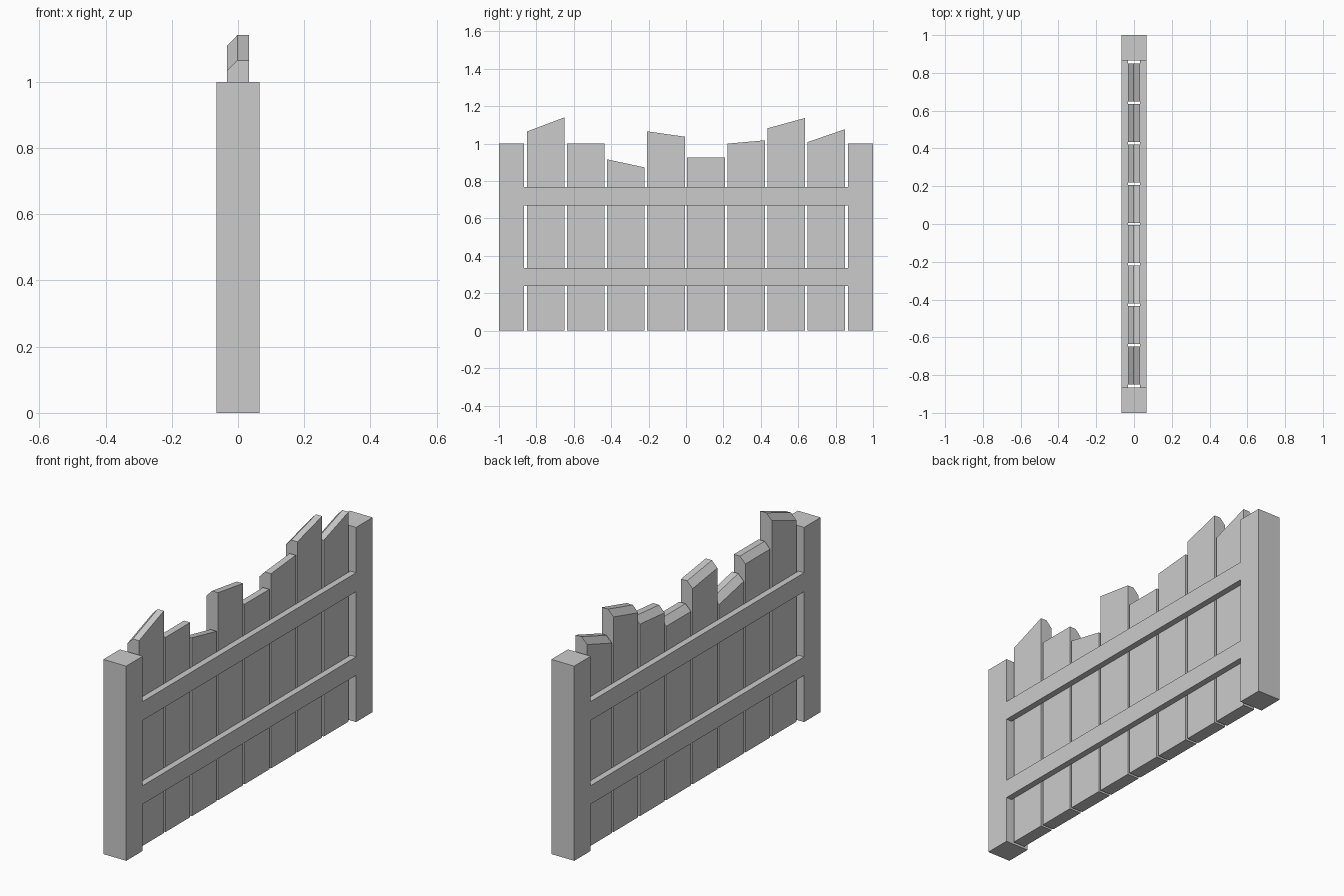
import bpy
import bmesh

cube = bpy.data.objects.get("Cube")
if cube:
    bpy.data.objects.remove(cube, do_unlink=True)

# One plain grey for the whole fence
grey = bpy.data.materials.new("plain grey")
grey.use_nodes = True
grey.diffuse_color = (0.6, 0.6, 0.6, 1)
grey.node_tree.nodes["Principled BSDF"].inputs["Base Color"].default_value = (0.6, 0.6, 0.6, 1)

HALF_DEPTH = 0.065      # posts and outer rail faces
HALF_BOARD = 0.033      # board thickness
POST_INNER = 0.866
BOARD_END = 0.85
BOARD_WIDTH = 0.201
BEVEL_DROP = 0.032


def finish(name, bm):
    bmesh.ops.recalc_face_normals(bm, faces=bm.faces)
    mesh = bpy.data.meshes.new(name)
    bm.to_mesh(mesh)
    bm.free()
    mesh.materials.append(grey)
    obj = bpy.data.objects.new(name, mesh)
    bpy.context.collection.objects.link(obj)
    return obj


def box(name, x, y, z):
    bm = bmesh.new()
    bmesh.ops.create_cube(bm, size=1)
    for v in bm.verts:
        v.co = [lo + (c + 0.5) * (hi - lo) for c, (lo, hi) in zip(v.co, (x, y, z))]
    return finish(name, bm)


def board(name, y0, y1, top0, top1):
    """Upright board with a slanted top, bevelled along its -x edge."""
    bm = bmesh.new()
    ends = []
    for y, top in ((y0, top0), (y1, top1)):
        profile = [(-HALF_BOARD, 0), (HALF_BOARD, 0), (HALF_BOARD, top),
                   (-0.002, top), (-HALF_BOARD, top - BEVEL_DROP)]
        ends.append([bm.verts.new((x, y, z)) for x, z in profile])
    a, b = ends
    bm.faces.new(a)
    bm.faces.new(b[::-1])
    for i in range(len(a)):
        j = (i + 1) % len(a)
        bm.faces.new((a[i], b[i], b[j], a[j]))
    return finish(name, bm)


# End posts
box("front_post", (-HALF_DEPTH, HALF_DEPTH), (-1, -POST_INNER), (0, 1))
box("back_post", (-HALF_DEPTH, HALF_DEPTH), (POST_INNER, 1), (0, 1))

# Rails on both sides of the boards, flush with the posts
for level, z in (("lower", (0.24, 0.335)), ("upper", (0.67, 0.767))):
    for side, x in (("left", (HALF_BOARD, HALF_DEPTH)),
                    ("right", (-HALF_DEPTH, -HALF_BOARD))):
        box(f"{level}_{side}_rail", x, (-POST_INNER, POST_INNER), z)

# Boards with uneven tops: height at the front and back edge of each
tops = [(1.065, 1.141), (1.0, 1.0), (0.916, 0.873), (1.066, 1.037),
        (0.925, 0.925), (1.0, 1.018), (1.082, 1.137), (1.008, 1.077)]
pitch = (2 * BOARD_END - BOARD_WIDTH) / (len(tops) - 1)
for i, (t0, t1) in enumerate(tops):
    y = -BOARD_END + i * pitch
    board(f"board_{i + 1}", y, y + BOARD_WIDTH, t0, t1)
